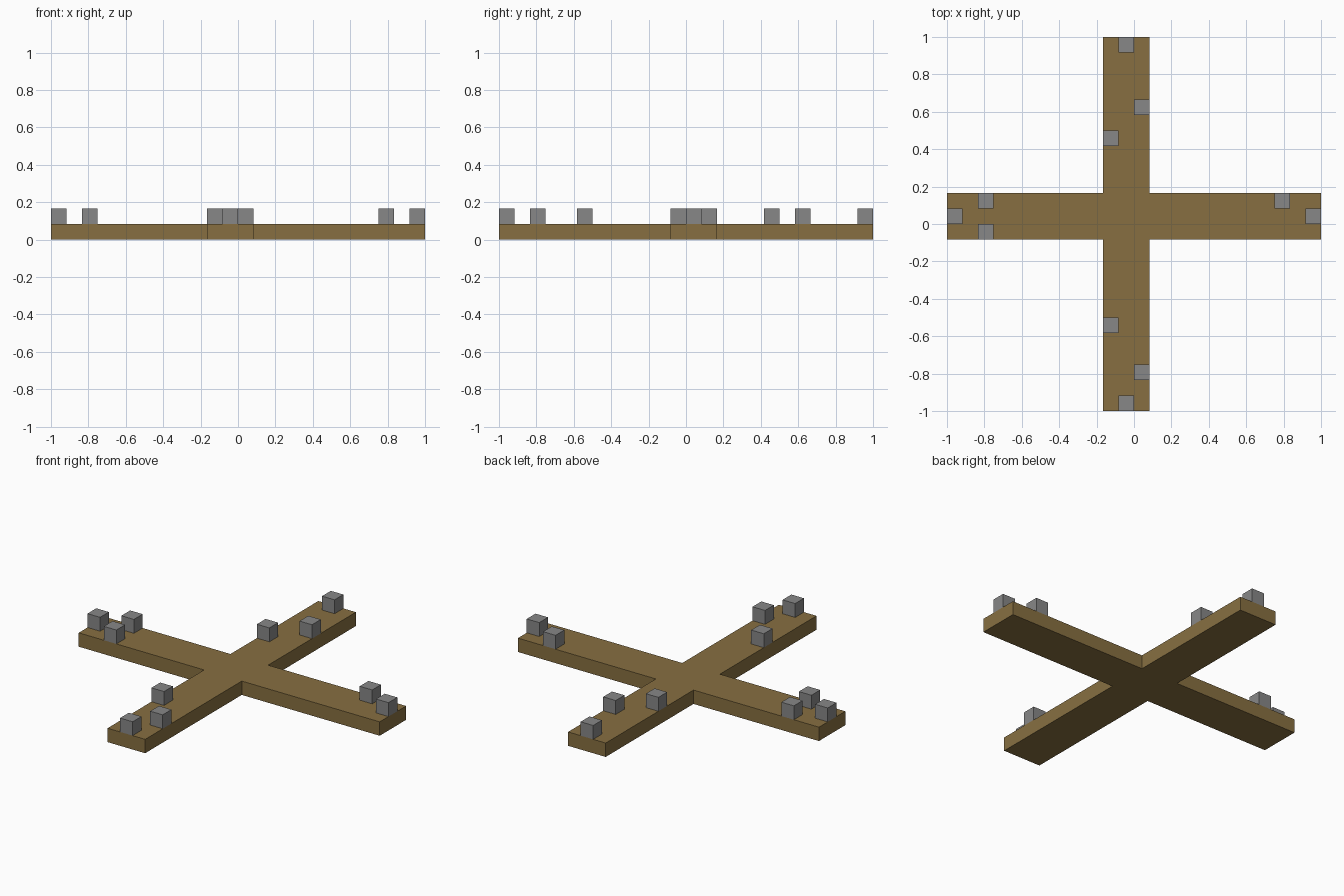
import bpy
import bmesh

U = 1 / 12  # one grid cell

if "Cube" in bpy.data.objects:
    bpy.data.objects.remove(bpy.data.objects["Cube"], do_unlink=True)


def make_material(name, color):
    mat = bpy.data.materials.new(name)
    mat.use_nodes = True
    mat.diffuse_color = color
    mat.node_tree.nodes["Principled BSDF"].inputs["Base Color"].default_value = color
    return mat


def extrude_outline(name, outline, bottom, height, mat):
    """Closed prism from a grid-cell outline, listed counter-clockwise."""
    bm = bmesh.new()
    face = bm.faces.new([bm.verts.new((x * U, y * U, bottom * U)) for x, y in outline])
    result = bmesh.ops.extrude_face_region(bm, geom=[face], use_keep_orig=True)
    top = [v for v in result["geom"] if isinstance(v, bmesh.types.BMVert)]
    bmesh.ops.translate(bm, verts=top, vec=(0, 0, height * U))
    bmesh.ops.recalc_face_normals(bm, faces=bm.faces)
    mesh = bpy.data.meshes.new(name)
    bm.to_mesh(mesh)
    bm.free()
    mesh.materials.append(mat)
    obj = bpy.data.objects.new(name, mesh)
    bpy.context.collection.objects.link(obj)
    return obj


brown = make_material("earth brown", (0.242, 0.159, 0.053, 1))
grey = make_material("stone grey", (0.242, 0.242, 0.242, 1))

# Crossed paths, one cell thick
x0, x1, y0, y1, end = -2, 1, -1, 2, 12
cross = [(x0, -end), (x1, -end), (x1, y0), (end, y0), (end, y1), (x1, y1),
         (x1, end), (x0, end), (x0, y1), (-end, y1), (-end, y0), (x0, y0)]
extrude_outline("crossed_paths", cross, 0, 1, brown)

# Stone blocks by arm, given by their lower grid corner
blocks = {
    "back": [(-1, 11), (0, 7), (-2, 5)],
    "front": [(-1, -12), (0, -10), (-2, -7)],
    "right": [(-12, 0), (-10, 1), (-10, -1)],
    "left": [(11, 0), (9, 1)],
}
for arm, cells in blocks.items():
    for i, (x, y) in enumerate(cells, 1):
        square = [(x, y), (x + 1, y), (x + 1, y + 1), (x, y + 1)]
        extrude_outline(f"{arm}_stone_block_{i}", square, 1, 1, grey)
